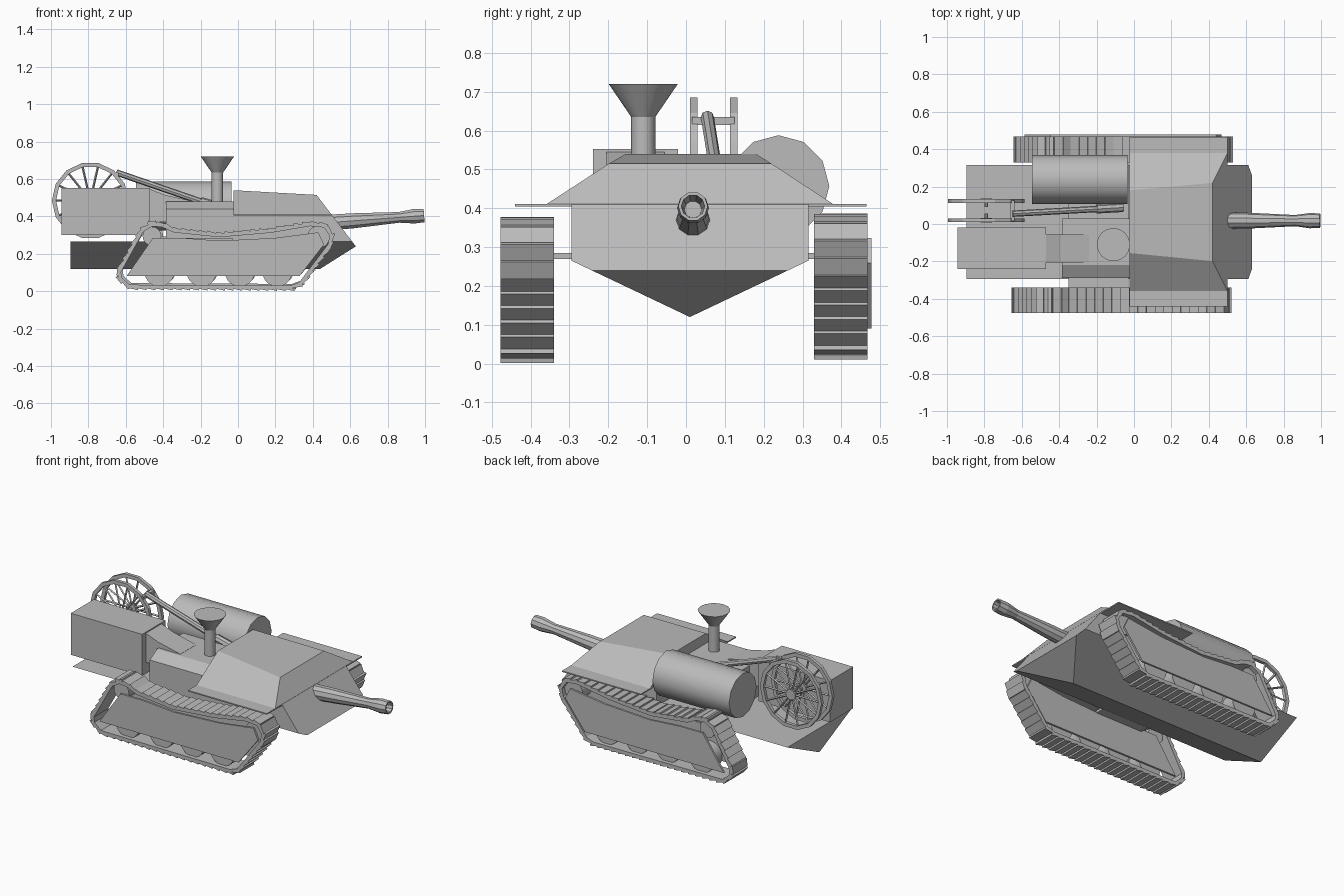
import bpy, bmesh, math
from mathutils import Vector, Matrix

cube = bpy.data.objects.get("Cube")
if cube:
    bpy.data.objects.remove(cube, do_unlink=True)

grey = bpy.data.materials.new("steel grey")
grey.use_nodes = True
grey.diffuse_color = (0.5, 0.5, 0.5, 1)
grey.node_tree.nodes["Principled BSDF"].inputs["Base Color"].default_value = (0.5, 0.5, 0.5, 1)


def finish(name, bm, smooth=0):
    bmesh.ops.recalc_face_normals(bm, faces=bm.faces)
    mesh = bpy.data.meshes.new(name)
    bm.to_mesh(mesh)
    bm.free()
    mesh.materials.append(grey)
    ob = bpy.data.objects.new(name, mesh)
    bpy.context.collection.objects.link(ob)
    if smooth:
        bpy.ops.object.select_all(action='DESELECT')
        ob.select_set(True)
        bpy.context.view_layer.objects.active = ob
        bpy.ops.object.shade_smooth_by_angle(angle=math.radians(smooth))
    return ob


def add_box(bm, x, y, z):
    size = Matrix.Diagonal((x[1] - x[0], y[1] - y[0], z[1] - z[0], 1))
    mid = Matrix.Translation([(a + b) / 2 for a, b in (x, y, z)])
    bmesh.ops.create_cube(bm, size=1, matrix=mid @ size)


def box(name, x, y, z):
    bm = bmesh.new()
    add_box(bm, x, y, z)
    return finish(name, bm)


def loft(bm, rings, caps=True, closed=False):
    """Skin a series of rings with quads."""
    rows = [[bm.verts.new(p) for p in r] for r in rings]
    n = len(rows[0])
    for a, b in list(zip(rows, rows[1:])) + ([(rows[-1], rows[0])] if closed else []):
        for i in range(n):
            bm.faces.new((a[i], a[(i + 1) % n], b[(i + 1) % n], b[i]))
    if caps and not closed:
        bm.faces.new(rows[0])
        bm.faces.new(rows[-1])


def rod(bm, a, b, r1, r2=None, sides=8):
    a, b = Vector(a), Vector(b)
    d = b - a
    m = Matrix.Translation((a + b) / 2) @ d.to_track_quat('Z', 'Y').to_matrix().to_4x4()
    bmesh.ops.create_cone(bm, cap_ends=True, segments=sides, radius1=r1,
                          radius2=r1 if r2 is None else r2, depth=d.length, matrix=m)


def cut(bm, point, normal):
    geom = bm.verts[:] + bm.edges[:] + bm.faces[:]
    res = bmesh.ops.bisect_plane(bm, geom=geom, plane_co=point, plane_no=normal, clear_outer=True)
    edges = [e for e in res["geom_cut"] if isinstance(e, bmesh.types.BMEdge)]
    bmesh.ops.holes_fill(bm, edges=edges)


NOSE = (0.63, 0, 0.24)
GLACIS = Vector((0.275, 0, 0.21))


def section(x, pts):
    return [(x, y, z) for y, z in pts]


# V-bottomed hull, cut to a wedge at the nose
bm = bmesh.new()
vee = [(-0.295, 0.265), (0.01, 0.12), (0.315, 0.265)]
loft(bm, [section(-0.895, vee), section(0.7, vee)])
cut(bm, NOSE, GLACIS)
cut(bm, NOSE, (0.12, 0, -0.19))
finish("hull", bm)

# Casemate walls and roof, sharing the sloped front plate
bm = bmesh.new()
add_box(bm, (-0.025, 0.75), (-0.295, 0.315), (0.265, 0.412))
cut(bm, NOSE, GLACIS)
finish("casemate_walls", bm)

bm = bmesh.new()
loft(bm, [section(-0.025, [(-0.36, 0.41), (-0.155, 0.54), (0.18, 0.54), (0.38, 0.41)]),
          section(0.6, [(-0.36, 0.41), (-0.216, 0.505), (0.236, 0.505), (0.38, 0.41)])])
cut(bm, NOSE, GLACIS)
finish("casemate_roof", bm)
box("fenders", (-0.025, 0.5), (-0.44, 0.465), (0.404, 0.411))

# Gun barrel: revolved profile with an open bore
bm = bmesh.new()
start, end = Vector((0.46, 0.018, 0.365)), Vector((0.995, 0.018, 0.405))
turn = (end - start).to_track_quat('Z', 'Y')
rings = []
for t, r in [(0, .045), (0.3, .042), (0.75, .03), (0.9, .041), (1, .038), (1, .03), (0.8, .022)]:
    c = start.lerp(end, t)
    rings.append([c + turn @ Vector((r * math.cos(a), r * math.sin(a), 0))
                  for a in [math.tau * i / 10 for i in range(10)]])
loft(bm, rings)
finish("gun_barrel", bm)

# Boiler housing, rear cabin and sloping duct
bm = bmesh.new()
boiler = [(-0.29, 0.265), (-0.29, 0.44), (-0.22, 0.48), (0.03, 0.48), (0.03, 0.265)]
loft(bm, [section(-0.385, boiler), section(-0.025, boiler)])
finish("boiler_housing", bm)
box("rear_cabin", (-0.945, -0.47), (-0.24, -0.02), (0.302, 0.552))
bm = bmesh.new()
duct = [(-0.47, 0.37), (-0.47, 0.545), (-0.39, 0.515), (-0.24, 0.481), (-0.24, 0.44), (-0.385, 0.37)]
loft(bm, [[(x, y, z) for x, z in duct] for y in (-0.205, -0.055)])
finish("duct", bm)

# Fuel tank on the left side
bm = bmesh.new()
rod(bm, (-0.545, 0.238, 0.457), (-0.035, 0.238, 0.457), 0.131, sides=12)
finish("fuel_tank", bm, 40)

# Smokestack with flared top
bm = bmesh.new()
rod(bm, (-0.11, -0.11, 0.45), (-0.11, -0.11, 0.635), 0.031, sides=16)
rod(bm, (-0.11, -0.11, 0.635), (-0.11, -0.11, 0.72), 0.031, 0.089, sides=16)
finish("smokestack", bm, 35)


# Pair of spoked flywheels
def flywheel(name, y, sides=14, radius=0.205):
    bm = bmesh.new()
    c = Vector((-0.79, y, 0.485))
    rings = []
    for i in range(sides):
        a = math.tau * i / sides
        d = Vector((math.cos(a), 0, math.sin(a)))
        rings.append([c + d * r + Vector((0, w, 0)) for r, w in
                      [(radius, -.01), (radius, .01), (radius - .022, .01), (radius - .022, -.01)]])
        rod(bm, c + d * 0.02, c + d * (radius - 0.015), 0.006, sides=4)
    loft(bm, rings, closed=True)
    rod(bm, c - Vector((0, .012, 0)), c + Vector((0, .012, 0)), 0.032, sides=12)
    finish(name, bm)


flywheel("right_flywheel", 0.02)
flywheel("left_flywheel", 0.123)

# Crank and connecting rod from the flywheels to the boiler
bm = bmesh.new()
rod(bm, (-0.79, 0.02, 0.485), (-0.79, 0.055, 0.485), 0.01)
rod(bm, (-0.79, 0.09, 0.485), (-0.79, 0.123, 0.485), 0.01)
add_box(bm, (-0.66, -0.64), (0.015, 0.125), (0.615, 0.635))
finish("crank", bm)
bm = bmesh.new()
rod(bm, (-0.65, 0.055, 0.635), (-0.2, 0.08, 0.48), 0.017)
rod(bm, (-0.2, 0.08, 0.48), (-0.06, 0.088, 0.44), 0.024)
finish("connecting_rod", bm)

# Mounting plate joining the tracks to the hull
box("track_mount", (-0.35, -0.03), (-0.36, 0.36), (0.27, 0.285))

# Track loop as an outline in x and z
LOOP = [Vector(p) for p in [
    (-0.46, 0.365), (-0.52, 0.33), (-0.642, 0.11), (-0.636, 0.062), (-0.58, 0.017),
    (0.28, 0.012), (0.34, 0.035), (0.495, 0.24), (0.508, 0.30), (0.468, 0.357),
    (0.385, 0.366), (0.17, 0.33), (-0.1, 0.307), (-0.34, 0.332), (-0.4, 0.36)]]
PANEL = [(-0.595, 0.082), (-0.455, 0.285), (-0.3, 0.285), (-0.1, 0.27), (0.2, 0.285),
         (0.43, 0.315), (0.46, 0.25), (0.33, 0.082)]


def along_loop(count):
    """Evenly spaced points and directions on the track loop."""
    segs = list(zip(LOOP, LOOP[1:] + LOOP[:1]))
    step = sum((b - a).length for a, b in segs) / count
    out, left = [], 0.0
    for a, b in segs:
        length = (b - a).length
        while left < length:
            out.append((a.lerp(b, left / length), (b - a) / length))
            left += step
        left -= length
    return out, step


def track(side, y0, y1, shift, outer):
    mid = (y0 + y1) / 2

    # Continuous belt with overlapping tilted links
    bm = bmesh.new()
    middle = Vector((-0.06, 0.19))
    rings = []
    for i, p in enumerate(LOOP):
        d = (LOOP[(i + 1) % len(LOOP)] - LOOP[i - 1]).normalized()
        q = p + Vector((-d.y, d.x)) * 0.018
        rings.append([(v.x + shift, y, v.y + shift) for v, y in ((p, y0), (p, y1), (q, y1), (q, y0))])
    loft(bm, rings, closed=True)
    points, step = along_loop(58)
    for p, d in points:
        m = (Matrix.Translation((p.x + shift, mid, p.y + shift))
             @ Matrix.Rotation(-math.atan2(d.y, d.x) + 0.2, 4, 'Y')
             @ Matrix.Diagonal((step, y1 - y0, 0.012, 1)))
        bmesh.ops.create_cube(bm, size=1, matrix=m)
    finish(side + "_track", bm)

    # Road wheels and end sprockets
    bm = bmesh.new()
    for x, z, r in [(-0.42, 0.105, .08), (-0.195, 0.105, .08), (0.01, 0.105, .08), (0.21, 0.105, .08),
                    (-0.46, 0.295, .05), (0.43, 0.29, .06)]:
        rod(bm, (x + shift, y0 + 0.025, z + shift), (x + shift, y1 - 0.025, z + shift), r, sides=20)
    finish(side + "_road_wheels", bm, 35)

    # Side panels inside the belt
    inner = y0 + y1 - mid - math.copysign((y1 - y0) / 2 - 0.02, mid)
    for label, y in (("outer", outer), ("inner", inner)):
        bm = bmesh.new()
        loft(bm, [[(x + shift, y + w, z + shift) for x, z in PANEL] for w in (-0.006, 0.006)])
        finish(side + "_" + label + "_panel", bm)


track("right", -0.477, -0.34, 0.0, -0.462)
track("left", 0.33, 0.467, 0.009, 0.472)
